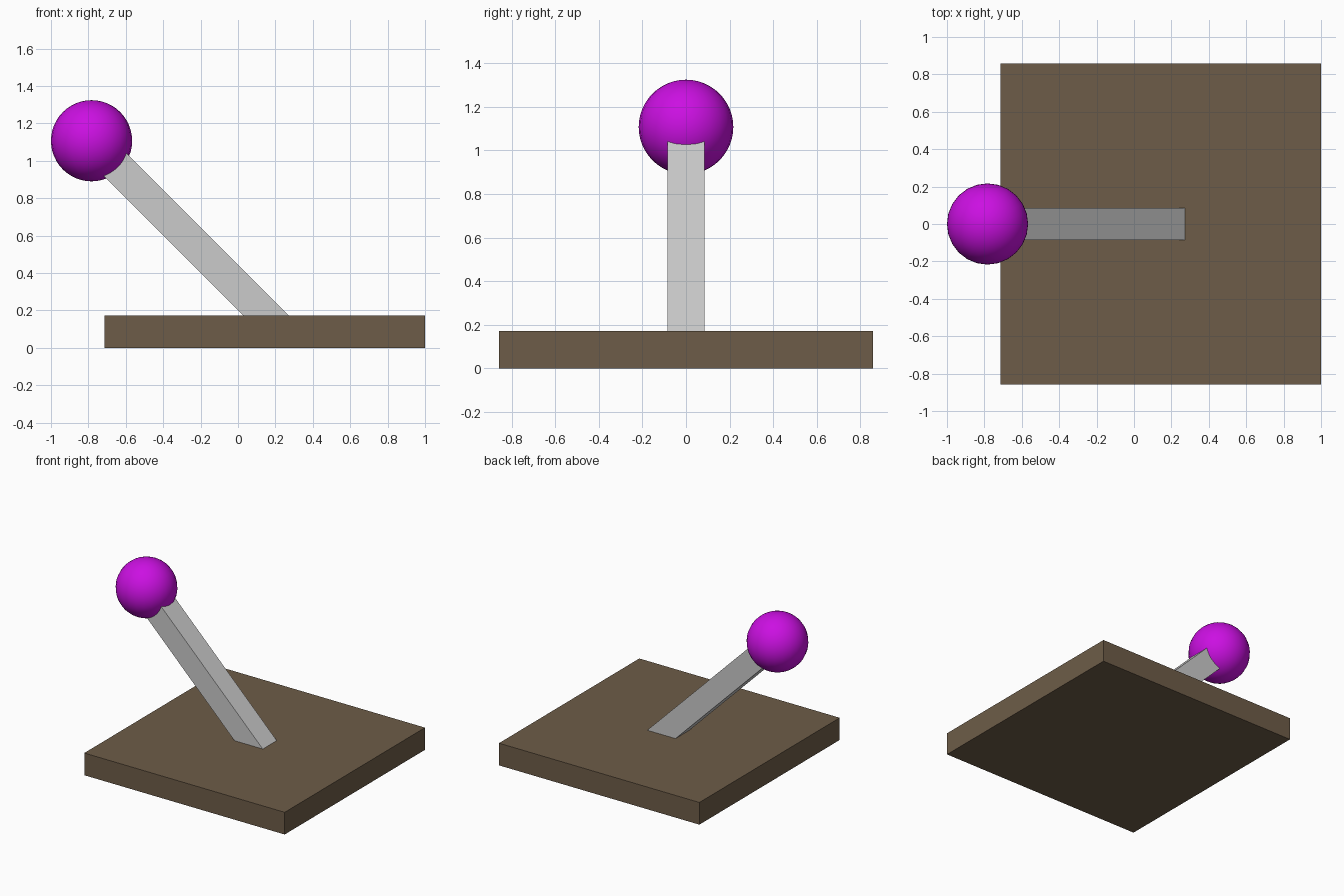
import bpy
from math import radians
from mathutils import Vector

if "Cube" in bpy.data.objects:
    bpy.data.objects.remove(bpy.data.objects["Cube"])


def paint(obj, name, rgb):
    mat = bpy.data.materials.new(name)
    mat.diffuse_color = (*rgb, 1)
    mat.use_nodes = True
    mat.node_tree.nodes["Principled BSDF"].inputs["Base Color"].default_value = mat.diffuse_color
    obj.data.materials.append(mat)


def box(name, centre, size, tilt=0):
    bpy.ops.mesh.primitive_cube_add(size=1, location=centre, rotation=(0, tilt, 0))
    obj = bpy.context.object
    obj.name = name
    obj.scale = size
    bpy.ops.object.transform_apply(location=False, rotation=False, scale=True)
    return obj


# square base plate
base = box("base", (0.1425, 0, 0.0858), (1.715, 1.715, 0.1716))
paint(base, "brown", (0.155, 0.108, 0.065))

# square arm, leaning 45 degrees, from inside the plate into the knob
foot = Vector((0.226, 0, 0.095))
knob_centre = Vector((-0.783, 0, 1.107))
top = knob_centre + Vector((0.055, 0, -0.055))
box("lever_arm", (foot + top) / 2, (0.1715, 0.1715, (top - foot).length), radians(-45))

# round knob
bpy.ops.mesh.primitive_uv_sphere_add(segments=24, ring_count=24, radius=0.217,
                                     location=knob_centre)
knob = bpy.context.object
knob.name = "knob"
bpy.ops.object.shade_smooth()
paint(knob, "purple", (0.60, 0.005, 0.76))
